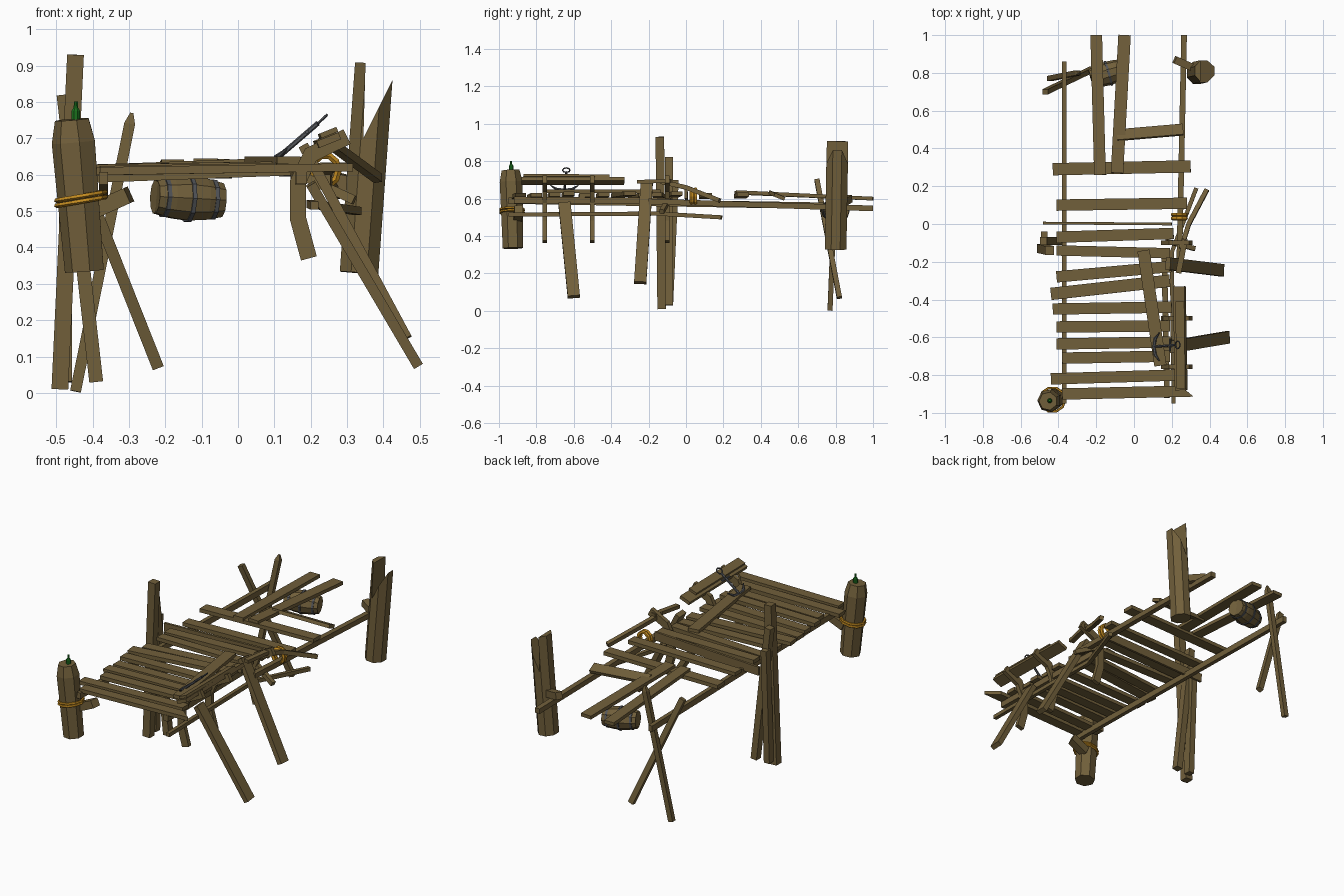
import bpy, bmesh, math
from mathutils import Vector as V

if "Cube" in bpy.data.objects:
    bpy.data.objects.remove(bpy.data.objects["Cube"])


def mat(name, r, g, b):
    m = bpy.data.materials.new(name)
    m.diffuse_color = (r, g, b, 1)
    m.use_nodes = True
    m.node_tree.nodes["Principled BSDF"].inputs["Base Color"].default_value = m.diffuse_color
    return m


WOOD = mat("weathered wood", 0.165, 0.115, 0.043)
ROPE = mat("orange rope", 0.55, 0.26, 0.015)
METAL = mat("grey metal", 0.085, 0.09, 0.10)
GLASS = mat("green glass", 0.01, 0.16, 0.012)
X, Y, Z = V((1, 0, 0)), V((0, 1, 0)), V((0, 0, 1))


def sweep(name, pts, w, t, hint=Y, n=4, m=WOOD, scales=None, closed=False, skew=0):
    """Flat-faced bar along a path: w is its size along hint, t across it."""
    pts = [V(p) for p in pts]
    k = len(pts)
    bm = bmesh.new()
    rings = []
    for i, p in enumerate(pts):
        a = pts[(i - 1) % k] if closed else pts[max(i - 1, 0)]
        b = pts[(i + 1) % k] if closed else pts[min(i + 1, k - 1)]
        d = (b - a).normalized()
        s = (hint - d * hint.dot(d)).normalized()
        u = d.cross(s)
        f = scales[i] if scales else 1
        ring = []
        for j in range(n):
            ang = 2 * math.pi * (j + 0.5) / n
            r = 0.5 * (math.sqrt(2) if n == 4 else 1) * f
            c = p + s * (w * r * math.cos(ang)) + u * (t * r * math.sin(ang))
            if skew and i == k - 1:      # slanted broken end
                c += d * skew * math.cos(ang)
            ring.append(bm.verts.new(c))
        rings.append(ring)
    for i in range(k if closed else k - 1):
        q, r = rings[i], rings[(i + 1) % k]
        for j in range(n):
            bm.faces.new((q[j], q[(j + 1) % n], r[(j + 1) % n], r[j]))
    if not closed:
        bm.faces.new(rings[0][::-1])
        bm.faces.new(rings[-1])
    bmesh.ops.recalc_face_normals(bm, faces=bm.faces)
    me = bpy.data.meshes.new(name)
    bm.to_mesh(me)
    bm.free()
    me.materials.append(m)
    ob = bpy.data.objects.new(name, me)
    bpy.context.collection.objects.link(ob)
    return ob


def loop(c, rx, ry, tilt=0.0, n=10, axis='Z'):
    """Points of a closed ring round the z or y axis."""
    out = []
    for i in range(n):
        a = 2 * math.pi * i / n
        p, q = rx * math.cos(a), ry * math.sin(a)
        out.append((c[0] + p, c[1] + q, c[2] + p * tilt) if axis == 'Z'
                   else (c[0] + p, c[1], c[2] + q))
    return out


# deck planks: x start, y start, x end, y end, width
deck = [(-.44, -.82, .22, -.80, .06), (-.38, -.71, .19, -.70, .06),
        (-.41, -.635, .20, -.625, .06), (-.41, -.545, .19, -.54, .06),
        (-.43, -.45, .20, -.44, .06), (-.44, -.37, .19, -.30, .065),
        (-.41, -.28, .20, -.225, .06), (-.41, -.14, .19, -.155, .055),
        (-.41, -.07, .21, -.05, .06), (-.41, .10, .28, .11, .06),
        (-.43, .29, .30, .305, .065)]
for i, (x0, y0, x1, y1, w) in enumerate(deck):
    z = 0.617 + 0.004 * (i % 3 - 1)
    sweep(f"deck_plank_{i+1}", [(x0, y0, z - .004), (x1, y1, z + .006)], w, .022, Y)
sweep("deck_plank_front", [(-.38, -.90, .61), (.28, -.885, .62)], .06, .022, Y, skew=-.05)
sweep("plank_on_edge", [(-.48, .005, .60), (.20, .0, .625)], .014, .05, Y)

# lengthwise and loose planks
sweep("long_plank_left", [(-.18, .26, .632), (-.20, 1.0, .60)], .062, .02, X)
sweep("long_plank_right", [(-.09, .27, .635), (-.05, 1.0, .60)], .066, .02, X)
sweep("short_plank", [(-.09, .47, .625), (.26, .50, .61)], .06, .02, V((0, 1, -.4)))
sweep("loose_plank", [(.05, -.14, .64), (.14, -.75, .64)], .065, .02, X)

# carrying beams and lower rail
sweep("left_beam", [(-.37, -.95, .59), (-.37, .86, .56)], .024, .035, X)
sweep("right_beam_rear", [(.265, 1.0, .548), (.24, -.2, .585)], .03, .03, X)
sweep("right_beam_front", [(.16, -.15, .588), (.175, -.92, .592)], .03, .035, X)
sweep("lower_rail", [(.21, -.95, .515), (.20, -.15, .52), (.33, .19, .50)], .022, .022, X)

# leaning plank legs on the right
sweep("front_leg", [(.20, -.65, .575), (.495, -.60, .075)], .065, .028, Y)
sweep("middle_leg", [(.18, -.21, .68), (.465, -.245, .15)], .065, .028, Y)

# curved brackets carrying the side rail
for i, y in enumerate((-.755, -.50, -.10)):
    sweep(f"curved_bracket_{i+1}",
          [(.195, y, .37), (.165, y, .48), (.165, y, .58), (.20, y, .655), (.30, y, .705)],
          .024, .045, Y)
sweep("side_rail_plank", [(.25, -.88, .695), (.24, -.33, .695)], .065, .02, V((1, 0, .4)))
sweep("side_rail_slat", [(.25, -.87, .716), (.245, -.41, .714)], .05, .014, V((1, 0, .4)))
sweep("broken_rail_stub", [(.235, -.26, .69), (.27, -.08, .695)], .03, .02, X)
sweep("broken_rail", [(.25, -.13, .69), (.29, .0, .66), (.385, .18, .59)], .024, .024, X)
sweep("rail_end_peg", [(.17, -.09, .60), (.32, -.13, .53)], .025, .025, Y)
for i, y in enumerate((.03, .05)):
    sweep(f"rail_rope_{i+1}", loop((.24, y, .612), .036, .042, axis='Y'),
          .022, .02, Y, 5, ROPE, closed=True)

# thick front post with rope, peg and bottle
sweep("front_post", [(-.42, -.925, .335), (-.45, -.935, .69), (-.455, -.938, .752)],
      .125, .125, X, 7, scales=[.9, 1, .78])
for i in range(2):
    sweep(f"post_rope_{i+1}", loop((-.432, -.93, .527 + .014 * i), .067, .065, .18),
          .014, .014, Z, 5, ROPE, closed=True)
sweep("post_peg", [(-.40, -.90, .50), (-.30, -.895, .545)], .045, .045, Y, skew=.01)
sweep("bottle", [(-.446, -.935, .745), (-.446, -.935, .775), (-.446, -.935, .785),
                 (-.446, -.935, .802)], .026, .026, X, 8, GLASS, [1, 1, .5, .45])

# tall posts on the left
sweep("tall_post", [(-.49, -.13, .01), (-.447, -.14, .93)], .046, .046, Y)
sweep("second_post", [(-.39, -.09, .03), (-.48, -.09, .82)], .042, .038, Y)
sweep("short_post", [(-.475, -.09, .03), (-.475, -.06, .70)], .042, .036, Y)

# crossed poles at the rear left
sweep("crossed_pole_a", [(-.447, .77, .004), (-.298, .80, .74), (-.292, .80, .77)],
      .027, .03, Y, scales=[1, 1, .3])
sweep("crossed_pole_b", [(-.47, .70, .70), (-.22, .82, .07)], .027, .032, Y)

# split post at the rear right, with a V cut
post = sweep("split_post", [(.333, .80, .33), (.375, .81, .905)], .125, .115, Y, 8)
bm = bmesh.new()
tri = [(.345, .70), (.47, .95), (.352, .95)]
lo = [bm.verts.new((x, .6, z)) for x, z in tri]
hi = [bm.verts.new((x, 1.0, z)) for x, z in tri]
bm.faces.new(lo)
bm.faces.new(hi[::-1])
for i in range(3):
    j = (i + 1) % 3
    bm.faces.new((lo[i], lo[j], hi[j], hi[i]))
bmesh.ops.recalc_face_normals(bm, faces=bm.faces)
me = bpy.data.meshes.new("notch_cutter")
bm.to_mesh(me)
bm.free()
me.materials.append(WOOD)
cutter = bpy.data.objects.new("notch_cutter", me)
bpy.context.collection.objects.link(cutter)
cutter.hide_render = True
cutter.hide_viewport = True
mod = post.modifiers.new("notch", 'BOOLEAN')
mod.operation = 'DIFFERENCE'
mod.object = cutter
sweep("split_post_peg", [(.215, .87, .60), (.33, .82, .57)], .04, .04, Z)

# hanging barrel with metal hoops
a, b = V((-.228, .77, .54)), V((-.045, .825, .53))
at = lambda f: a.lerp(b, f)
sweep("barrel", [at(.06), at(.04), at(0), at(.25), at(.5), at(.75), at(1), at(.96), at(.94)],
      .128, .128, Z, 10, WOOD, [.6, .62, .76, .93, 1, .93, .76, .62, .6])
for i, (f, r) in enumerate(((.14, .90), (.5, 1.06), (.86, .90))):
    sweep(f"barrel_hoop_{i+1}", [at(f - .03), at(f + .03)], .128 * r, .128 * r, Z, 10, METAL)

# small anchor leaning on the rail
sweep("anchor_shaft", [(.105, -.65, .643), (.22, -.64, .742)], .014, .014, Y, 6, METAL)
sweep("anchor_arms", [(.135, -.725, .672), (.113, -.695, .652), (.105, -.65, .645),
                      (.113, -.605, .652), (.135, -.575, .672)],
      .016, .016, Z, 6, METAL, [.3, 1, 1.2, 1, .3])
sweep("anchor_stock", [(.19, -.675, .718), (.19, -.605, .718)], .012, .012, Z, 6, METAL)
sweep("anchor_ring", [(.231 + .013 * math.cos(t), -.64 + .02 * math.sin(t), .752 + .012 * math.cos(t))
                      for t in [i * math.pi / 4 for i in range(8)]],
      .008, .008, V((-.6, 0, .8)), 5, METAL, closed=True)
